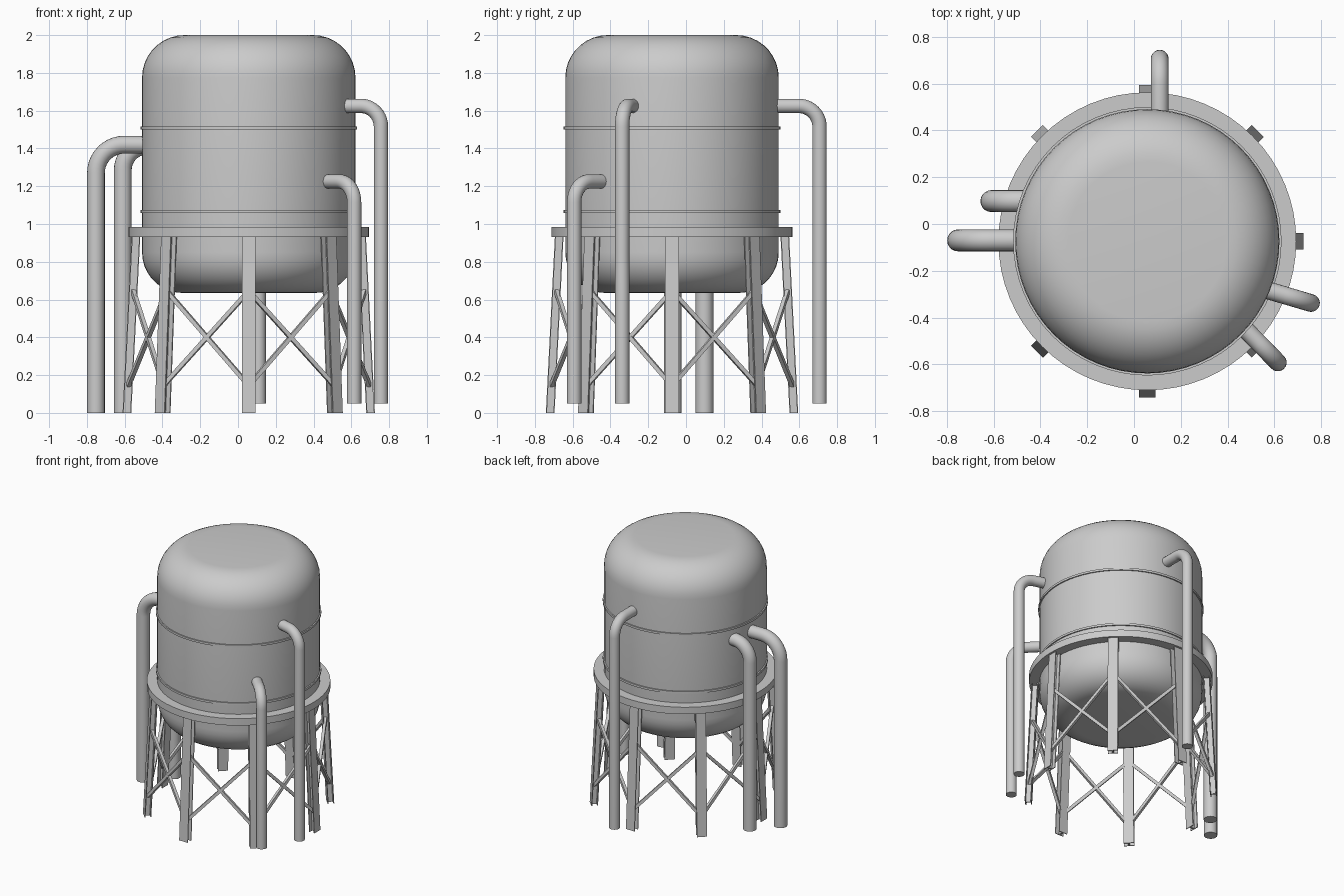
import bpy, bmesh, math
from mathutils import Vector

if "Cube" in bpy.data.objects:
    bpy.data.objects.remove(bpy.data.objects["Cube"])

CX, CY = 0.057, -0.074   # tank axis
SEG = 64


def finish(name, bm, smooth=True):
    bmesh.ops.recalc_face_normals(bm, faces=bm.faces)
    me = bpy.data.meshes.new(name)
    bm.to_mesh(me)
    bm.free()
    ob = bpy.data.objects.new(name, me)
    bpy.context.collection.objects.link(ob)
    if smooth:
        bpy.ops.object.select_all(action='DESELECT')
        bpy.context.view_layer.objects.active = ob
        ob.select_set(True)
        bpy.ops.object.shade_smooth_by_angle(angle=math.radians(35))
    return ob


def lathe(name, profile, closed=False):
    """Spin an (r, z) profile about the tank axis; open profiles get flat end caps."""
    bm = bmesh.new()
    rings = []
    for r, z in profile:
        rings.append([bm.verts.new((CX + r * math.cos(2 * math.pi * i / SEG),
                                    CY + r * math.sin(2 * math.pi * i / SEG), z))
                      for i in range(SEG)])
    n = len(rings)
    for k in range(n if closed else n - 1):
        a, b = rings[k], rings[(k + 1) % n]
        for i in range(SEG):
            j = (i + 1) % SEG
            bm.faces.new((a[i], a[j], b[j], b[i]))
    if not closed:
        bm.faces.new(rings[0])
        bm.faces.new(rings[-1])
    return finish(name, bm)


def prism(name, bottom, top, smooth=False):
    """Join two matching outlines into a capped solid."""
    bm = bmesh.new()
    a = [bm.verts.new(p) for p in bottom]
    b = [bm.verts.new(p) for p in top]
    for i in range(len(a)):
        j = (i + 1) % len(a)
        bm.faces.new((a[i], a[j], b[j], b[i]))
    bm.faces.new(a)
    bm.faces.new(b)
    return finish(name, bm, smooth)


# Tank: cylinder with rounded shoulders and flat ends
R = 0.565
steps = 9
arc = [math.pi / 2 * i / steps for i in range(steps + 1)]
low = [(R - 0.215 + 0.215 * math.sin(t), 0.85 - 0.215 * math.cos(t)) for t in arc]
high = [(R - 0.225 + 0.225 * math.cos(t), 1.775 + 0.225 * math.sin(t)) for t in arc]
lathe("tank", low + high)

# Thin weld bands and support ring
for name, z in (("lower_band", 1.065), ("upper_band", 1.508)):
    lathe(name, [(0.555, z - 0.008), (0.574, z - 0.008),
                 (0.574, z + 0.008), (0.555, z + 0.008)], True)
lathe("support_ring", [(0.555, 0.93), (0.637, 0.93), (0.637, 0.983), (0.555, 0.983)], True)

# Legs: eight leaning H-beams
LEG_TOP = 0.94
W, D, T, B = 0.036, 0.023, 0.006, 0.006   # half width, half depth, web half, flange
H = [(D, -W), (D, W), (D - B, W), (D - B, T), (-D + B, T), (-D + B, W),
     (-D, W), (-D, -W), (-D + B, -W), (-D + B, -T), (D - B, -T), (D - B, -W)]


def leg_radius(z):
    return 0.645 - 0.048 * z / LEG_TOP


def on_leg(k, z, dr=0.0, dt=0.0):
    a = k * math.pi / 4
    r = leg_radius(z) + dr
    return Vector((CX + r * math.cos(a) - dt * math.sin(a),
                   CY + r * math.sin(a) + dt * math.cos(a), z))


for k in range(8):
    prism(f"leg_{k + 1}", [on_leg(k, 0, *p) for p in H], [on_leg(k, LEG_TOP, *p) for p in H])

# Cross braces between neighbouring legs
for k in range(8):
    for tag, z0, z1 in (("a", 0.145, 0.645), ("b", 0.645, 0.145)):
        p, q = on_leg(k, z0), on_leg(k + 1, z1)
        d = (q - p).normalized()
        am = (k + 0.5) * math.pi / 4
        side = d.cross(Vector((math.cos(am), math.sin(am), 0))).normalized()
        out = side.cross(d).normalized()
        h = 0.011
        sq = [side * h * s + out * h * t for s, t in ((-1, -1), (1, -1), (1, 1), (-1, 1))]
        prism(f"brace_{k + 1}{tag}", [p + o for o in sq], [q + o for o in sq])


# Pipes: out of the tank wall, round an elbow, then straight down
def pipe(name, start, foot, z_top, z_low, radius, bend):
    s, f = Vector((*start, z_top)), Vector((*foot, z_top))
    d = (f - s).normalized()
    up = Vector((0, 0, 1))
    path = [s]
    c = f - d * bend - up * bend
    for i in range(11):
        t = math.pi / 2 * i / 10
        path.append(c + d * bend * math.sin(t) + up * bend * math.cos(t))
    path.append(Vector((*foot, z_low)))
    side = d.cross(up)
    bm = bmesh.new()
    n, rings = 20, []
    for i, p in enumerate(path):
        t = math.pi / 2 * min(max(i - 1, 0), 10) / 10
        normal = d * math.sin(t) + up * math.cos(t)
        rings.append([bm.verts.new(p + radius * (side * math.cos(2 * math.pi * j / n)
                                                 + normal * math.sin(2 * math.pi * j / n)))
                      for j in range(n)])
    for a, b in zip(rings, rings[1:]):
        for j in range(n):
            m = (j + 1) % n
            bm.faces.new((a[j], a[m], b[m], b[j]))
    bm.faces.new(rings[0])
    bm.faces.new(rings[-1])
    finish(name, bm)


pipe("left_outer_pipe", (-0.46, -0.07), (-0.752, -0.07), 1.42, 0.0, 0.047, 0.15)
pipe("left_inner_pipe", (-0.44, 0.098), (-0.61, 0.098), 1.415, 0.0, 0.047, 0.13)
pipe("back_pipe", (0.11, 0.45), (0.11, 0.707), 1.625, 0.05, 0.038, 0.11)
pipe("right_pipe", (0.57, -0.283), (0.757, -0.338), 1.625, 0.05, 0.038, 0.11)
pipe("front_right_pipe", (0.473, -0.447), (0.615, -0.592), 1.225, 0.05, 0.038, 0.11)
